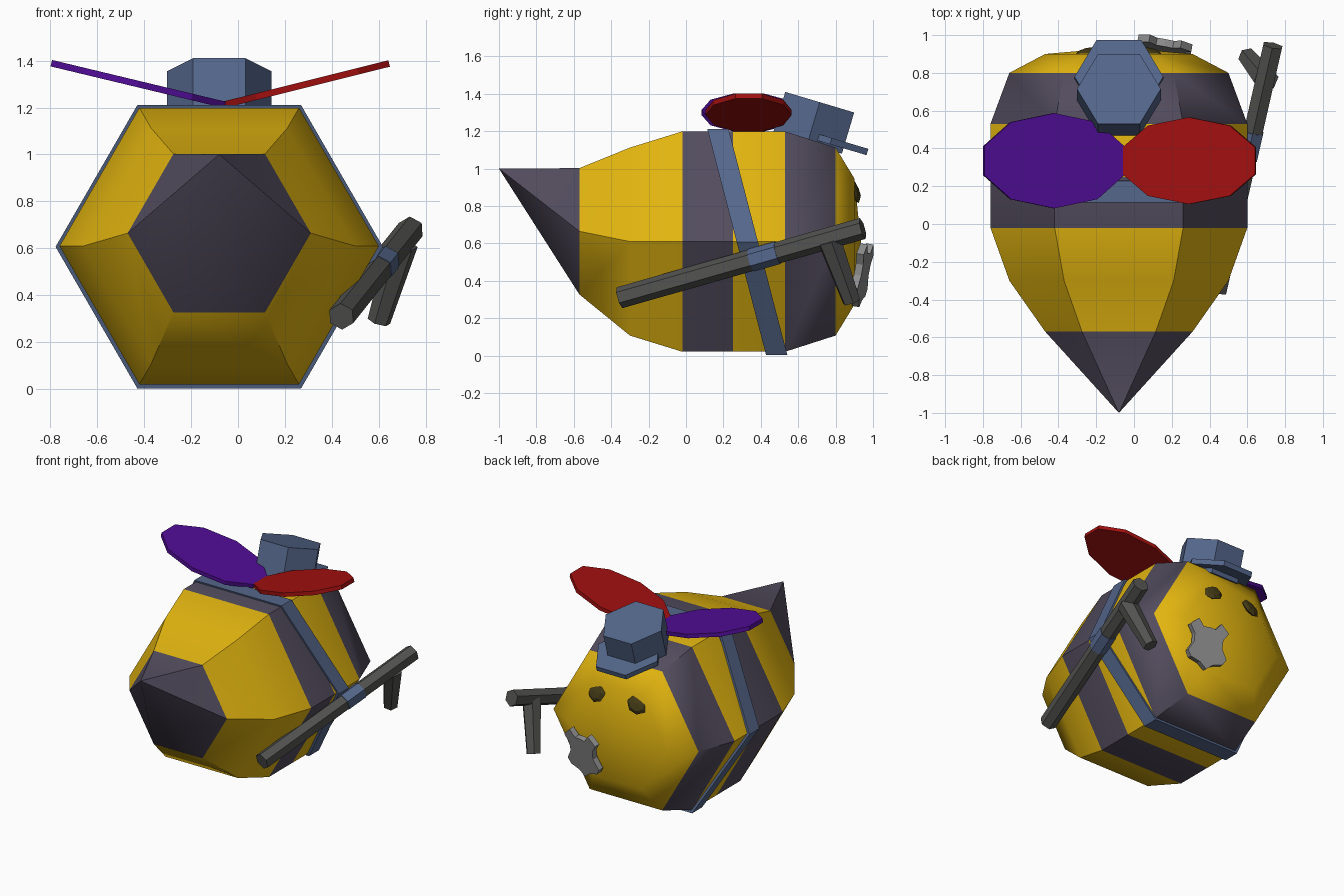
import bpy, bmesh
from math import sin, cos, pi, radians
from mathutils import Matrix, Vector

cube = bpy.data.objects.get("Cube")
if cube:
    bpy.data.objects.remove(cube)


def material(name, color):
    m = bpy.data.materials.new(name)
    m.use_nodes = True
    m.diffuse_color = (*color, 1)
    m.node_tree.nodes["Principled BSDF"].inputs["Base Color"].default_value = (*color, 1)
    return m


YELLOW = material("honey_yellow", (0.76, 0.46, 0.005))
DARK = material("dark_stripe", (0.085, 0.072, 0.11))
BLUE = material("slate_blue", (0.09, 0.135, 0.26))
PURPLE = material("purple", (0.08, 0.004, 0.3))
RED = material("red", (0.36, 0.005, 0.005))
GUNMETAL = material("gunmetal", (0.085, 0.085, 0.082))
SILVER = material("silver", (0.27, 0.27, 0.27))
EYE = material("eye_brown", (0.06, 0.045, 0.008))
CX, CZ = -0.08, 0.61   # body axis


def finish(name, bm, *mats, smooth=None):
    bmesh.ops.recalc_face_normals(bm, faces=bm.faces)
    mesh = bpy.data.meshes.new(name)
    bm.to_mesh(mesh)
    bm.free()
    for m in mats:
        mesh.materials.append(m)
    ob = bpy.data.objects.new(name, mesh)
    bpy.context.collection.objects.link(ob)
    if smooth:
        bpy.ops.object.select_all(action='DESELECT')
        ob.select_set(True)
        bpy.context.view_layer.objects.active = ob
        bpy.ops.object.shade_smooth_by_angle(angle=radians(smooth))
    return ob


def polygon(n, rx, ry, start=0):
    return [(rx * cos(start + 2 * pi * i / n), ry * sin(start + 2 * pi * i / n)) for i in range(n)]


def bridge(bm, a, b):
    n = len(a)
    return [bm.faces.new((a[i], a[(i + 1) % n], b[(i + 1) % n], b[i])) for i in range(n)]


def plate(name, mat, outline, thick, matrix):
    """Extruded outline, centred on the matrix origin."""
    bm = bmesh.new()
    low, top = [[bm.verts.new(matrix @ Vector((x, y, s * thick / 2))) for x, y in outline]
                for s in (-1, 1)]
    bm.faces.new(low)
    bm.faces.new(top)
    bridge(bm, low, top)
    return finish(name, bm, mat)


def rod(name, mat, a, b, r1, r2):
    """Six-sided tapered bar between two points."""
    a, b = Vector(a), Vector(b)
    d = b - a
    bm = bmesh.new()
    bmesh.ops.create_cone(bm, cap_ends=True, segments=6, radius1=r1, radius2=r2, depth=d.length,
                          matrix=Matrix.Translation((a + b) / 2) @ d.to_track_quat('Z', 'Y').to_matrix().to_4x4())
    return finish(name, bm, mat)


# Striped body: hexagonal rings (y, radius, centre height) closed by a sting and a domed face
rings = [(-0.57, 0.39, 0.665), (-0.3, 0.58, CZ), (-0.02, 0.68, CZ), (0.25, 0.68, CZ),
         (0.53, 0.68, CZ), (0.8, 0.58, CZ), (0.9, 0.39, CZ)]
dark_bands = (2, 4)
bm = bmesh.new()
loops = [[bm.verts.new((CX + x, y, z + cz)) for x, z in polygon(6, r, r)] for y, r, cz in rings]
for i in range(len(loops) - 1):
    for f in bridge(bm, loops[i], loops[i + 1]):
        f.material_index = int(i in dark_bands)
sting = bm.verts.new((CX, -1, 1))
nose = bm.verts.new((CX, 0.935, CZ))
for i in range(6):
    j = (i + 1) % 6
    bm.faces.new((loops[0][i], loops[0][j], sting)).material_index = 1
    bm.faces.new((loops[-1][i], loops[-1][j], nose))
finish("body", bm, YELLOW, DARK, smooth=45)

# Slanted strap around the body
bm = bmesh.new()
strap = []
for r, side in ((0.697, -1), (0.697, 1), (0.66, 1), (0.66, -1)):
    strap.append([bm.verts.new((CX + x, 0.328 - 0.26 * z + side * 0.057, CZ - 0.003 + z))
                  for x, z in polygon(6, r, r)])
for i in range(4):
    bridge(bm, strap[i], strap[(i + 1) % 4])
finish("strap", bm, BLUE)

# Wings
for name, mat, x, rx, ry, tilt in (("right_wing", PURPLE, -0.425, 0.4, 0.252, 13.5),
                                   ("left_wing", RED, 0.293, 0.38, 0.23, -14)):
    m = Matrix.Translation((x, 0.335, 1.3)) @ Matrix.Rotation(radians(tilt), 4, 'Y')
    plate(name, mat, polygon(10, rx, ry, pi / 2), 0.028, m)

# Cap tipped over the face
tip = Matrix.Rotation(radians(-16.6), 4, 'X')
plate("cap_crown", BLUE, polygon(6, 0.222, 0.222), 0.23, Matrix.Translation((CX, 0.682, 1.245)) @ tip)
plate("cap_brim", BLUE, polygon(6, 0.235, 0.235), 0.035, Matrix.Translation((CX, 0.775, 1.147)) @ tip)

# Eyes
for name, s in (("right_eye", -1), ("left_eye", 1)):
    bm = bmesh.new()
    facing = Vector((s * 0.2, 0.9, 0.4)).to_track_quat('Z', 'Y').to_matrix().to_4x4()
    bmesh.ops.create_uvsphere(bm, u_segments=8, v_segments=4, radius=0.075,
                              matrix=Matrix.Translation((CX + s * 0.165, 0.895, 0.885)) @ facing
                              @ Matrix.Diagonal((1.05, 1, 0.35, 1)))
    finish(name, bm, EYE)

# Badge: mirrored shield outline
half = [(0.045, 0.12), (0.085, 0.17), (0.145, 0.115), (0.108, 0.06), (0.105, 0),
        (0.145, -0.07), (0.12, -0.11), (0.05, -0.13)]
outline = [(0, 0.125)] + half + [(0, -0.17)] + [(-x, y) for x, y in reversed(half)]
face = Vector((0.18, 0.96, -0.18)).to_track_quat('Z', 'Y').to_matrix().to_4x4()
plate("badge", SILVER, outline, 0.04, Matrix.Translation((0.16, 0.937, 0.43)) @ face)

# Slung gun with grip and a strap loop
butt, muzzle = Vector((0.44, -0.355, 0.31)), Vector((0.735, 0.945, 0.68))
rod("gun_barrel", GUNMETAL, butt, muzzle, 0.058, 0.058)
rod("gun_grip", GUNMETAL, (0.7, 0.765, 0.62), (0.6, 0.885, 0.29), 0.068, 0.05)
rod("gun_strap_loop", BLUE, butt.lerp(muzzle, 0.54), butt.lerp(muzzle, 0.65), 0.062, 0.062)
